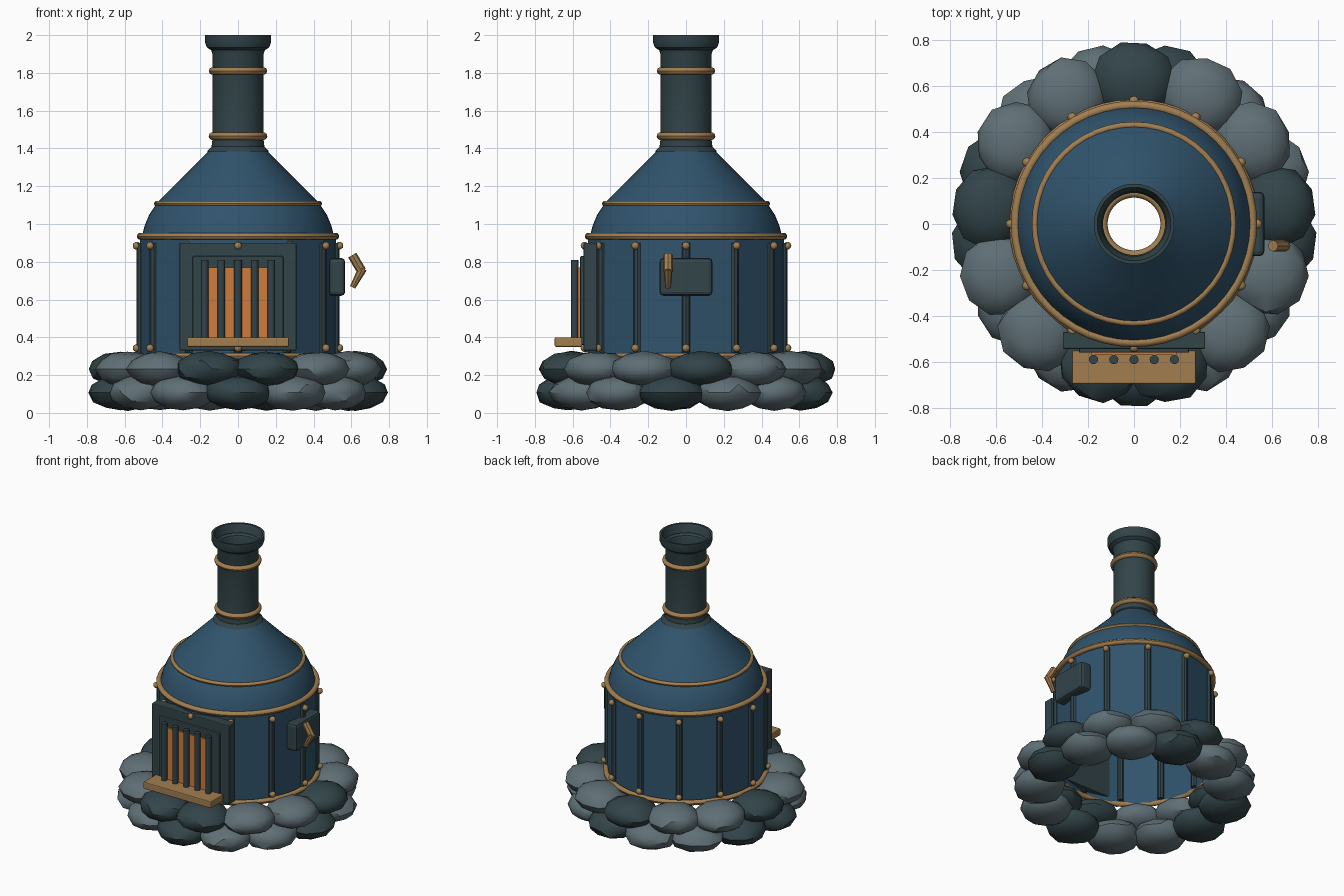
import bpy, bmesh, math, random
from mathutils import Vector, Matrix

random.seed(4)
if "Cube" in bpy.data.objects:
    bpy.data.objects.remove(bpy.data.objects["Cube"], do_unlink=True)


def material(name, rgb):
    m = bpy.data.materials.new(name)
    m.use_nodes = True
    m.diffuse_color = (*rgb, 1)
    node = m.node_tree.nodes["Principled BSDF"]
    node.inputs["Base Color"].default_value = (*rgb, 1)
    node.inputs["Roughness"].default_value = 0.7
    return m


BLUE = material("blue enamel", (0.03, 0.088, 0.15))
IRON = material("dark iron", (0.032, 0.058, 0.066))
STONE = material("grey stone", (0.115, 0.16, 0.18))
BRASS = material("brass", (0.36, 0.21, 0.08))
FIRE = material("orange glow", (0.62, 0.2, 0.045))


def finish(name, bm, mat, smooth=None):
    me = bpy.data.meshes.new(name)
    bm.to_mesh(me)
    bm.free()
    me.materials.append(mat)
    ob = bpy.data.objects.new(name, me)
    bpy.context.collection.objects.link(ob)
    if smooth:
        bpy.ops.object.select_all(action='DESELECT')
        ob.select_set(True)
        bpy.context.view_layer.objects.active = ob
        bpy.ops.object.shade_smooth_by_angle(angle=math.radians(smooth))
    return ob


def polar(r, a, z):
    return Vector((r * math.cos(a), r * math.sin(a), z))


def lathe(name, profile, mat, sides=48, smooth=35):
    """Open shell turned around z from (radius, height) points."""
    bm = bmesh.new()
    rings = [[bm.verts.new(polar(r, math.tau * i / sides, z)) for i in range(sides)]
             for r, z in profile]
    for lo, hi in zip(rings, rings[1:]):
        for i in range(sides):
            j = (i + 1) % sides
            bm.faces.new((lo[i], lo[j], hi[j], hi[i]))
    return finish(name, bm, mat, smooth)


def hoop(name, r, z, thick):
    loop = [(r + thick * math.cos(math.tau * k / 10), z + thick * math.sin(math.tau * k / 10))
            for k in range(10)]
    return lathe(name, loop + loop[:1], BRASS, smooth=60)


def box(name, lo, hi, mat, bevel=0.006):
    bm = bmesh.new()
    lo, hi = Vector(lo), Vector(hi)
    bmesh.ops.create_cube(bm, size=1, matrix=Matrix.Translation((lo + hi) / 2)
                          @ Matrix.Diagonal((*(hi - lo), 1)))
    ob = finish(name, bm, mat)
    if bevel:
        mod = ob.modifiers.new("edges", 'BEVEL')
        mod.width = bevel
        mod.segments = 2
    return ob


def rod(name, a, b, r1, r2, mat, sides=12):
    bm = bmesh.new()
    a, b = Vector(a), Vector(b)
    turn = (b - a).to_track_quat('Z', 'Y').to_matrix().to_4x4()
    bmesh.ops.create_cone(bm, cap_ends=True, segments=sides, radius1=r1, radius2=r2,
                          depth=(b - a).length, matrix=Matrix.Translation((a + b) / 2) @ turn)
    return finish(name, bm, mat, 40)


def stud(name, pos):
    bm = bmesh.new()
    bmesh.ops.create_icosphere(bm, subdivisions=2, radius=0.021,
                               matrix=Matrix.Translation(pos))
    return finish(name, bm, BRASS, 60)


# Stone footing: two staggered rings of flattened boulders
COUNT = 13
STEP = math.tau / COUNT
dark_rows = ({0, 3, 6, 9, 10}, {0, 3, 6, 9, 12})
for row, (z, shift) in enumerate(((0.107, 0), (0.232, 0.5))):
    for i in range(COUNT):
        a = -math.pi / 2 + (i + shift) * STEP
        bm = bmesh.new()
        bmesh.ops.create_icosphere(bm, subdivisions=2, radius=1)
        for v in bm.verts:
            v.co *= random.uniform(0.96, 1.03)
        size = Matrix.Diagonal((0.172, 0.182, 0.095, 1))
        bm.transform(Matrix.Translation(polar(0.625, a, z)) @ Matrix.Rotation(a, 4, 'Z') @ size)
        mat = IRON if i in dark_rows[row] else STONE
        finish(f"stone_{row}_{i}", bm, mat, 32)

# Fire chamber, dome and chimney shells
lathe("chamber_wall", [(0.52, 0.3), (0.52, 0.935)], BLUE, sides=12, smooth=15)
lathe("dome", [(0.51, 0.93), (0.495, 0.99), (0.47, 1.05), (0.43, 1.11),
               (0.28, 1.26), (0.14, 1.4)], BLUE)
lathe("chimney", [(0.165, 1.385), (0.14, 1.41), (0.135, 1.45), (0.135, 1.9), (0.142, 1.92),
                  (0.165, 1.935), (0.174, 1.96), (0.175, 2.0), (0.16, 2.0),
                  (0.14, 1.94)], IRON)

# Brass hoops
for name, r, z, t in (("base_hoop", 0.525, 0.3, 0.018), ("wall_hoop", 0.517, 0.935, 0.019),
                      ("dome_hoop", 0.431, 1.108, 0.014), ("neck_hoop", 0.135, 1.465, 0.02),
                      ("chimney_hoop", 0.135, 1.81, 0.02)):
    hoop(name, r, z, t)

# Ribs with a stud at each end
for i in range(12):
    a = i * math.tau / 12
    rod(f"rib_{i}", polar(0.515, a, 0.32), polar(0.515, a, 0.9), 0.022, 0.022, IRON, 8)
    for end, z in (("lower", 0.343), ("upper", 0.885)):
        stud(f"{end}_stud_{i}", polar(0.537, a, z))

# Furnace door, glowing opening, bars and shelf
box("door_frame", (-0.31, -0.543, 0.33), (0.31, -0.47, 0.9), IRON)
box("door_panel", (-0.24, -0.56, 0.36), (0.24, -0.53, 0.83), IRON)
box("fire_glow", (-0.185, -0.571, 0.39), (0.185, -0.55, 0.77), FIRE, 0)
for i in range(5):
    x = (i - 2) * 0.088
    rod(f"grate_bar_{i}", (x, -0.59, 0.38), (x, -0.59, 0.81), 0.02, 0.02, IRON)
box("front_shelf", (-0.27, -0.695, 0.35), (0.27, -0.55, 0.4), BRASS)

# Side box and its cranked handle
box("side_box", (0.48, -0.14, 0.62), (0.567, 0.14, 0.82), IRON, 0.02)
rod("handle_upper", (0.605, -0.095, 0.835), (0.655, -0.095, 0.75), 0.025, 0.025, BRASS, 8)
rod("handle_lower", (0.66, -0.095, 0.765), (0.607, -0.095, 0.665), 0.024, 0.015, BRASS, 8)
